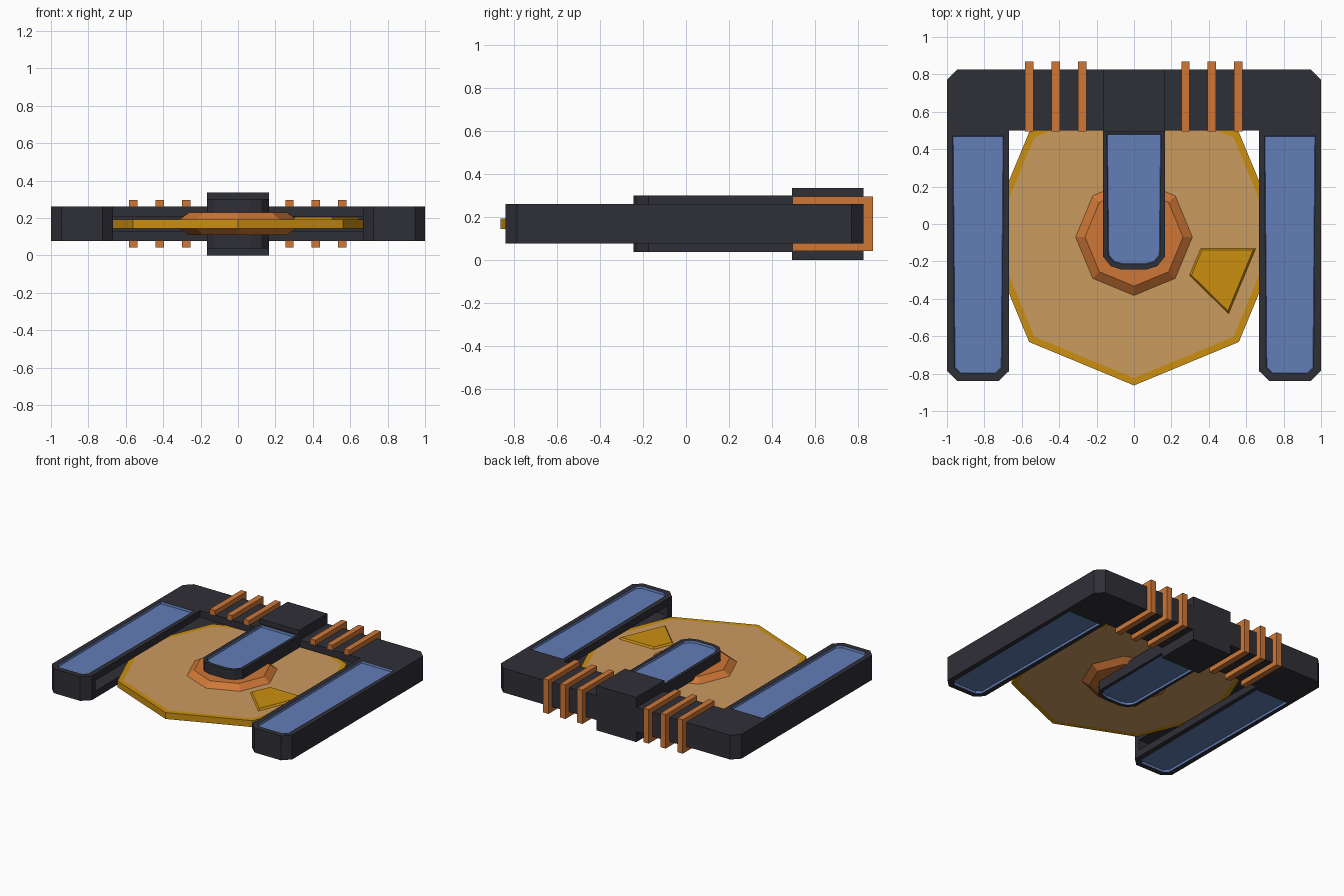
import bpy, bmesh, math
from mathutils import Vector

if "Cube" in bpy.data.objects:
    bpy.data.objects.remove(bpy.data.objects["Cube"])

MID = 0.168  # height of the symmetry plane


def material(name, rgb):
    m = bpy.data.materials.new(name)
    m.diffuse_color = (*rgb, 1)
    m.use_nodes = True
    m.node_tree.nodes["Principled BSDF"].inputs["Base Color"].default_value = m.diffuse_color
    return m


DARK = material("dark_grey", (0.028, 0.028, 0.038))
BLUE = material("slate_blue", (0.122, 0.205, 0.47))
TAN = material("tan", (0.60, 0.325, 0.118))
ORANGE = material("copper_orange", (0.62, 0.185, 0.038))
GOLD = material("gold", (0.60, 0.275, 0.005))


def finish(bm, name, mats):
    bmesh.ops.recalc_face_normals(bm, faces=bm.faces)
    me = bpy.data.meshes.new(name)
    bm.to_mesh(me)
    bm.free()
    for m in mats:
        me.materials.append(m)
    ob = bpy.data.objects.new(name, me)
    bpy.context.collection.objects.link(ob)
    return ob


def loft(rings):
    """Closed solid through a stack of equal-length point rings."""
    bm = bmesh.new()
    vs = [[bm.verts.new(p) for p in r] for r in rings]
    n = len(vs[0])
    bm.faces.new(vs[0])
    bm.faces.new(vs[-1])
    for a, b in zip(vs, vs[1:]):
        for i in range(n):
            j = (i + 1) % n
            bm.faces.new((a[i], a[j], b[j], b[i]))
    bmesh.ops.recalc_face_normals(bm, faces=bm.faces)
    bm.normal_update()
    return bm


def prism(pts, z0, z1):
    return loft([[(x, y, z) for x, y in pts] for z in (z0, z1)])


def caps(bm):
    return [f for f in bm.faces if abs(f.normal.z) > 0.99]


def recess(bm, margin, depth=0.016):
    """Sunken coloured panels in the top and bottom faces."""
    faces = caps(bm)
    bmesh.ops.inset_individual(bm, faces=faces, thickness=margin)
    walls = bmesh.ops.inset_individual(bm, faces=faces, thickness=0.004, depth=-depth)
    for f in faces + walls["faces"]:
        f.material_index = 1


def octagon(r, z, cy=-0.07):
    return [(r * math.cos(i * math.pi / 4), cy + r * math.sin(i * math.pi / 4), z) for i in range(8)]


def rect(x0, x1, y0, y1):
    return [(x0, y0), (x1, y0), (x1, y1), (x0, y1)]


# hidden cutter for the slot that holds the disc
slot = finish(prism(rect(-0.82, 0.82, -0.74, 0.75), 0.13, 0.208), "slot_cutter", [DARK])
slot.hide_render = True
slot.hide_viewport = True


def cut_slot(ob):
    mod = ob.modifiers.new("slot", "BOOLEAN")
    mod.operation = "DIFFERENCE"
    mod.solver = "EXACT"
    mod.object = slot


# back bar of the frame
c = 0.055
bar = [(-1, 0.5), (1, 0.5), (1, 0.825 - c), (1 - c, 0.825), (c - 1, 0.825), (-1, 0.825 - c)]
cut_slot(finish(prism(bar, 0.077, 0.26), "back_bar", [DARK]))

# side arms with sunken panels
for s, side in ((-1, "left"), (1, "right")):
    arm = [(0.667, 0.5), (0.667, -0.785), (0.725, -0.84), (0.945, -0.84), (1, -0.785), (1, 0.5)]
    bm = prism([(s * x, y) for x, y in arm], 0.077, 0.26)
    recess(bm, 0.043)
    cut_slot(finish(bm, side + "_arm", [DARK, BLUE]))

# central fork with rounded tip, split by the slot
half = [(0.165, 0.5), (0.165, -0.175), (0.125, -0.225), (0.065, -0.244)]
bm = prism(half + [(-x, y) for x, y in reversed(half)], 0.037, 0.3)
recess(bm, 0.028)
cut_slot(finish(bm, "centre_fork", [DARK, BLUE]))

# thick block at the root of the fork
cut_slot(finish(prism(rect(-0.165, 0.165, 0.492, 0.826), 0, 0.336), "centre_block", [DARK]))

# copper straps wrapped over the back bar
strap = [(0.495, 0.26), (0.495, 0.296), (0.87, 0.296), (0.87, 0.041),
         (0.495, 0.041), (0.495, 0.077), (0.826, 0.077), (0.826, 0.26)]
for i, x in enumerate((-0.56, -0.418, -0.277, 0.275, 0.416, 0.557)):
    bm = loft([[(x + d, y, z) for y, z in strap] for d in (-0.022, 0.022)])
    finish(bm, f"strap_{i + 1}", [ORANGE])

# octagonal disc with gold rim
bm = loft([octagon(0.793, MID - 0.024), octagon(0.793, MID + 0.024)])
faces = caps(bm)
bmesh.ops.inset_individual(bm, faces=faces, thickness=0.04)
for f in faces:
    f.material_index = 1
finish(bm, "disc", [GOLD, TAN])

# hub, tapered above and below the disc
finish(loft([octagon(0.262, MID - 0.06), octagon(0.312, MID - 0.024),
             octagon(0.312, MID + 0.024), octagon(0.262, MID + 0.06)]), "hub", [ORANGE])

# raised gold shard on the disc
shard = [Vector(p) for p in ((0.355, -0.128), (0.655, -0.128), (0.507, -0.485), (0.293, -0.275))]
mid = sum(shard, Vector((0, 0))) / 4
finish(loft([[(*p, MID + 0.02) for p in shard],
             [(*mid.lerp(p, 0.91), MID + 0.037) for p in shard]]), "shard", [GOLD])
